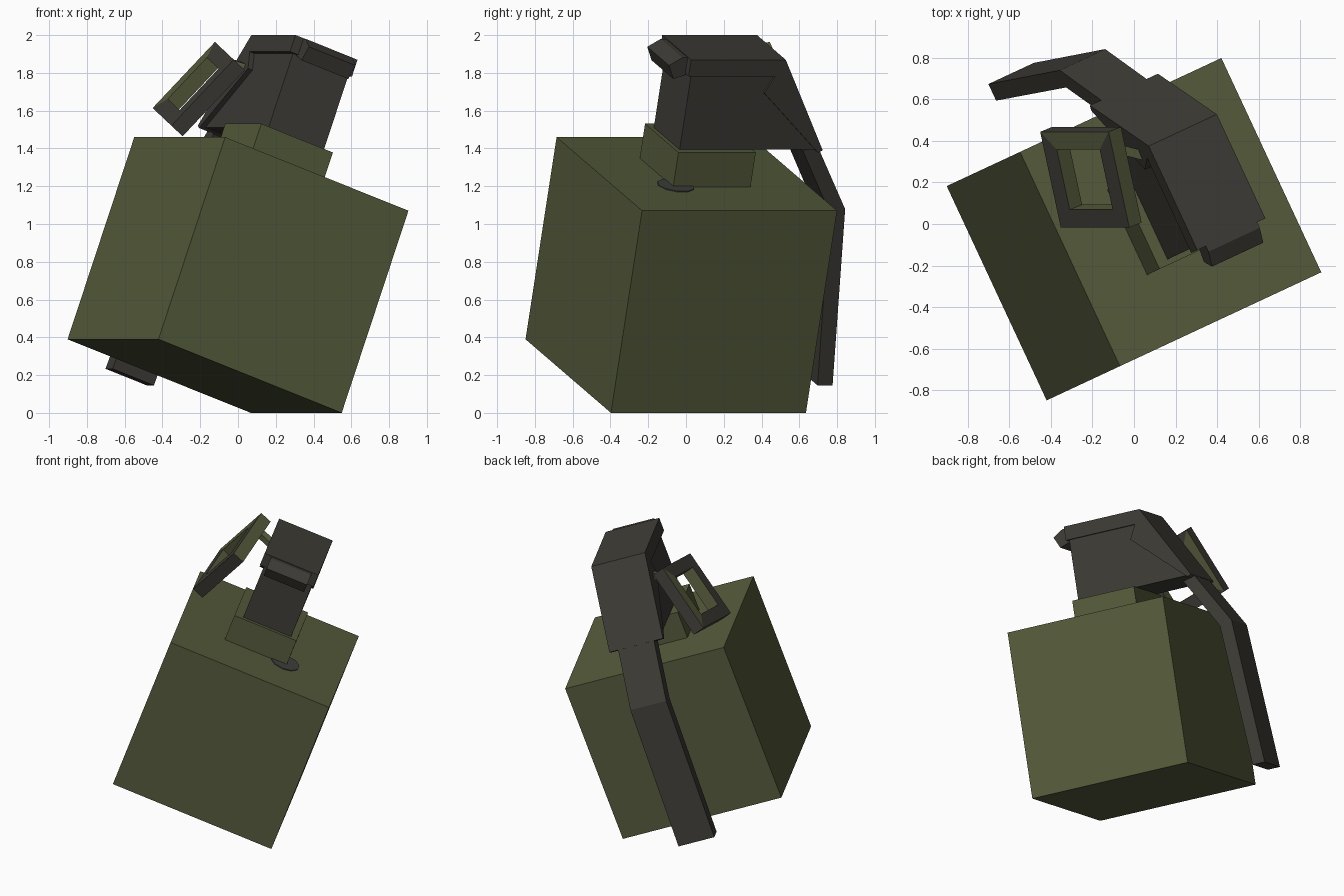
import bpy, bmesh, math
from mathutils import Matrix, Vector

if "Cube" in bpy.data.objects:
    bpy.data.objects.remove(bpy.data.objects["Cube"])


def material(name, rgb):
    m = bpy.data.materials.new(name)
    m.diffuse_color = (*rgb, 1)
    m.use_nodes = True
    m.node_tree.nodes["Principled BSDF"].inputs["Base Color"].default_value = m.diffuse_color
    return m


OLIVE = material("olive", (0.093, 0.107, 0.045))
DARK = material("dark_metal", (0.048, 0.045, 0.037))
GREY = material("grey_mark", (0.052, 0.055, 0.048))

# Whole object leans 20 degrees, then turns 25 degrees
TILT = (Matrix.Translation((0, -0.025, 0.73)) @ Matrix.Rotation(math.radians(25), 4, 'Z')
        @ Matrix.Rotation(math.radians(20), 4, 'Y'))


def finish(name, bm, mats, matrix):
    bmesh.ops.recalc_face_normals(bm, faces=bm.faces)
    me = bpy.data.meshes.new(name)
    bm.to_mesh(me)
    bm.free()
    for m in mats:
        me.materials.append(m)
    ob = bpy.data.objects.new(name, me)
    bpy.context.collection.objects.link(ob)
    ob.matrix_world = matrix
    return ob


def prism(name, profile, x0, x1, mat):
    """Side profile in (y, z), extruded across x."""
    bm = bmesh.new()
    face = bm.faces.new([bm.verts.new((x0, y, z)) for y, z in profile])
    ext = bmesh.ops.extrude_face_region(bm, geom=[face])
    verts = [v for v in ext["geom"] if isinstance(v, bmesh.types.BMVert)]
    bmesh.ops.translate(bm, verts=verts, vec=(x1 - x0, 0, 0))
    return finish(name, bm, [mat], TILT)


def block(name, lo, hi, mat):
    (x0, y0, z0), (x1, y1, z1) = lo, hi
    return prism(name, [(y0, z0), (y1, z0), (y1, z1), (y0, z1)], x0, x1, mat)


# Cube body and neck
H = 0.5695
block("body", (-H, -H, -H), (H, H, H), OLIVE)
block("neck", (-0.245, -0.226, H - 0.02), (0.2, 0.226, 0.763), OLIVE)

# Fuze head under the lever
prism("fuze_head", [(-0.2, 0.763), (0.61, 0.763), (0.3, 1.22), (-0.2, 1.22)],
      -0.187, 0.157, DARK)

# Wide upper lever, with deeper flanges at the bend
prism("lever_top", [(-0.22, 1.274), (0.333, 1.274), (0.63, 0.764), (0.605, 0.75),
                    (0.238, 1.086), (0.285, 1.18), (-0.22, 1.18)], -0.215, 0.17, DARK)

# Narrow lower lever
prism("lever_handle", [(0.628, 0.764), (0.845, 0.41), (0.93, -0.583), (0.842, -0.583),
                       (0.757, 0.39), (0.545, 0.74)], -0.15, 0.107, DARK)

# Lip at the front of the lever
prism("lever_lip", [(-0.2, 1.27), (-0.25, 1.27), (-0.322, 1.226), (-0.285, 1.15),
                    (-0.19, 1.18)], -0.165, 0.125, DARK)

# Small dark rounded mark beside the neck
bm = bmesh.new()
bmesh.ops.create_cone(bm, cap_ends=True, segments=10, radius1=0.1, radius2=0.1, depth=0.006)
finish("neck_mark", bm, [GREY], TILT @ Matrix.Translation((0.185, -0.205, H + 0.002)))

# Square pull ring: frame axes p (up right), q (forward), r (thickness)
p = Vector((0.33, 0, 0.35)).normalized()
q = Vector((0.10, -0.464, -0.0943)).normalized()
r = p.cross(q)
RING = Matrix((p, q, r)).transposed().to_4x4()
RING.translation = (-0.452, 0.444, 1.614)
S, B, T = 0.481, 0.09, 0.085
bm = bmesh.new()
rings = []
for z in (0, T):
    for a in (0, B):
        rings.append([bm.verts.new((x, y, z)) for x, y in
                      ((a, a), (S - a, a), (S - a, S - a), (a, S - a))])
for A, C in ((0, 1), (2, 3), (0, 2), (1, 3)):
    for i in range(4):
        j = (i + 1) % 4
        f = bm.faces.new((rings[A][i], rings[A][j], rings[C][j], rings[C][i]))
        inner = (A, C) == (1, 3)
        back_bar = (A, C) in ((0, 1), (2, 3)) and i == 0
        low_end = (A, C) == (0, 2) and i in (1, 3)
        f.material_index = 0 if inner or back_bar or low_end else 1
finish("pull_ring", bm, [OLIVE, DARK], RING)

# Pin joining the ring to the fuze head
a, b = Vector((-0.07, 0.36, 1.86)), Vector((0.12, 0.31, 1.80))
bm = bmesh.new()
bmesh.ops.create_cube(bm, size=1)
bmesh.ops.scale(bm, vec=(0.045, 0.045, (b - a).length), verts=bm.verts)
finish("ring_pin", bm, [OLIVE], Matrix.Translation((a + b) / 2)
       @ (b - a).to_track_quat('Z', 'Y').to_matrix().to_4x4())
